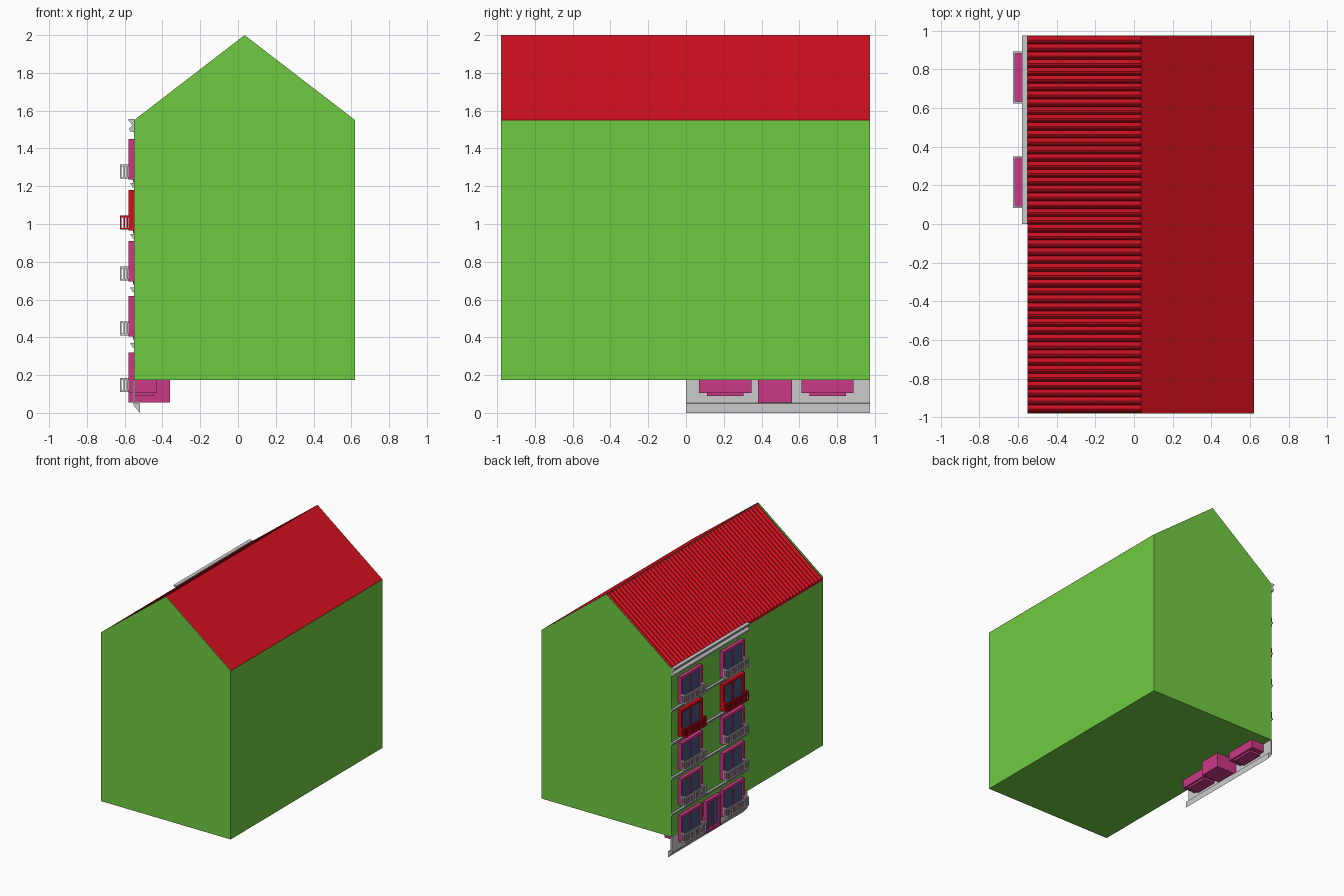
import bpy, bmesh, math

if "Cube" in bpy.data.objects:
    bpy.data.objects.remove(bpy.data.objects["Cube"])

def mat(name, c):
    m = bpy.data.materials.new(name)
    m.diffuse_color = (*c, 1)
    m.use_nodes = True
    m.node_tree.nodes["Principled BSDF"].inputs["Base Color"].default_value = m.diffuse_color
    return m

GREEN = mat("green_wall", (0.16, 0.60, 0.055))
RED = mat("red", (0.65, 0.005, 0.014))
PINK = mat("magenta", (0.60, 0.04, 0.24))
BLUE = mat("blue_glass", (0.06, 0.10, 0.22))

def finish(name, bm, m=None):
    bmesh.ops.recalc_face_normals(bm, faces=bm.faces)
    me = bpy.data.meshes.new(name)
    bm.to_mesh(me)
    bm.free()
    ob = bpy.data.objects.new(name, me)
    bpy.context.collection.objects.link(ob)
    if m:
        me.materials.append(m)
    return ob

def boxes(name, spans, m=None):
    """One object from boxes given as (x0, x1, y0, y1, z0, z1)."""
    bm = bmesh.new()
    for x0, x1, y0, y1, z0, z1 in spans:
        vs = bmesh.ops.create_cube(bm, size=1)["verts"]
        for v in vs:
            v.co = ((x0 + x1) / 2 + v.co.x * (x1 - x0),
                    (y0 + y1) / 2 + v.co.y * (y1 - y0),
                    (z0 + z1) / 2 + v.co.z * (z1 - z0))
    return finish(name, bm, m)

def prism(name, profile, y0, y1, m=None):
    """Extrude an (x, z) profile along y."""
    bm = bmesh.new()
    f = bm.faces.new([bm.verts.new((x, y0, z)) for x, z in profile])
    r = bmesh.ops.extrude_face_region(bm, geom=[f])
    for v in r["geom"]:
        if isinstance(v, bmesh.types.BMVert):
            v.co.y = y1
    return finish(name, bm, m)

XL, XR, XM = -0.55, 0.62, 0.035
YF, YB = -0.98, 0.975
Z0, ZE, ZR = 0.175, 1.55, 2.0

# House body, with the tiled slope sunk behind two gable walls
prism("house_body", [(XL, Z0), (XR, Z0), (XR, ZE - .003), (XM, ZR - .003),
                     (XM, ZR - .028), (XL, ZE - .028)], YF + .004, YB - .004, GREEN)
gable = [(XL, Z0), (XR, Z0), (XR, ZE), (XM, ZR), (XL, ZE)]
prism("front_gable", gable, YF, YF + .004, GREEN)
prism("back_gable", gable, YB - .004, YB, GREEN)
prism("plain_roof_slope", [(XM, ZR), (XR, ZE), (XR, ZE - .003), (XM, ZR - .003)],
      YF + .004, YB - .004, RED)

# Ribbed roof slope: a row of rounded ribs running from eave to ridge
bm = bmesh.new()
RIBS, SEG = 48, 6
rows = []
for i in range(RIBS * SEG + 1):
    y = YF + .004 + (YB - YF - .008) * i / (RIBS * SEG)
    d = .024 * (1 - math.sin(math.pi * (i % SEG) / SEG))
    rows.append([bm.verts.new(p) for p in ((XL, y, ZE - .028), (XL, y, ZE - d),
                                           (XM, y, ZR - d), (XM, y, ZR - .028))])
for a, b in zip(rows, rows[1:]):
    for k in range(3):
        bm.faces.new((a[k], a[k + 1], b[k + 1], b[k]))
finish("ribbed_roof_slope", bm, RED)

# Cornice under the eave, belts between floors, plinth at the bottom
prism("eave_cornice", [(XL, 1.487), (-.572, 1.49), (-.576, 1.505), (-.56, 1.522),
                       (-.572, 1.54), (-.58, 1.545), (-.58, 1.555), (XL, 1.555)], 0, YB)
for i, z in enumerate((.345, .64, .922, 1.192)):
    prism(f"floor_belt_{i + 1}", [(XL, z), (-.558, z), (-.558, z + .01),
                                  (-.568, z + .016), (-.568, z + .024), (XL, z + .024)], 0, YB)
boxes("plinth_panel", [(-.556, -.545, 0, YB, .05, Z0)])
prism("plinth_foot", [(-.556, .055), (-.52, .05), (-.52, 0), (-.556, .045)], 0, YB)

def framed(name, y0, y1, z0, z1, back, m, extra=()):
    """Deep casing with a raised front frame, mullion and two panes."""
    x0, x1, t, yc = -.58, -.562, .022, (y0 + y1) / 2
    boxes(name + "_casing", [(x1, back, y0, y1, z0, z1),
                             (x0, x1, y0, y0 + t, z0, z1), (x0, x1, y1 - t, y1, z0, z1),
                             (x0, x1, y0 + t, y1 - t, z1 - t, z1),
                             (x0, x1, y0 + t, y1 - t, z0, z0 + t),
                             (-.572, x1, yc - .005, yc + .005, z0 + t, z1 - t), *extra], m)
    boxes(name + "_panes", [(-.565, x1, y0 + t, yc - .005, z0 + t, z1 - t),
                            (-.565, x1, yc + .005, y1 - t, z0 + t, z1 - t)], BLUE)

def balcony(name, y0, y1, z, m, floor_m):
    """Floor, bottom and top rails on three sides, and balusters."""
    x0, x1, t, h = -.625, -.578, .010, .075
    parts = []
    for zr in (z, z + h - t):
        parts += [(x0, x0 + t, y0, y1, zr, zr + t)]
        parts += [(x0 + t, x1, ye, ye + t, zr, zr + t) for ye in (y0, y1 - t)]
    n = 13
    for i in range(n):
        y = y0 + (y1 - y0 - .008) * i / (n - 1)
        parts.append((x0 + .001, x0 + .009, y, y + .008, z + t, z + h - t))
    for x in (-.606, -.590):
        parts += [(x, x + .008, ye, ye + .008, z + t, z + h - t)
                  for ye in (y0 + .001, y1 - .009)]
    boxes(name + "_railing", parts, m)
    boxes(name + "_floor", [(x0 + t, x1, y0 + t, y1 - t, z + .001, z + .008)], floor_m)

# Five floors of two windows; the fourth floor is red
for floor, top in enumerate((.32, .62, .91, 1.18, 1.45)):
    red = floor == 3
    m = RED if red else PINK
    for side, yc in (("near", .208), ("far", .75)):
        z = top - .215
        tag = f"floor_{floor + 1}_{side}"
        sill = (-.555, -.445, yc - .097, yc + .097, z - .016, z)
        framed(tag + "_window", yc - .138, yc + .138, z, top, -.43, m, [sill])
        balcony(tag + "_balcony", yc - .126, yc + .142, z + .005, RED if red else None, m)

# Entrance door between the ground floor windows
framed("entrance_door", .38, .56, .055, .31, -.36, PINK)
